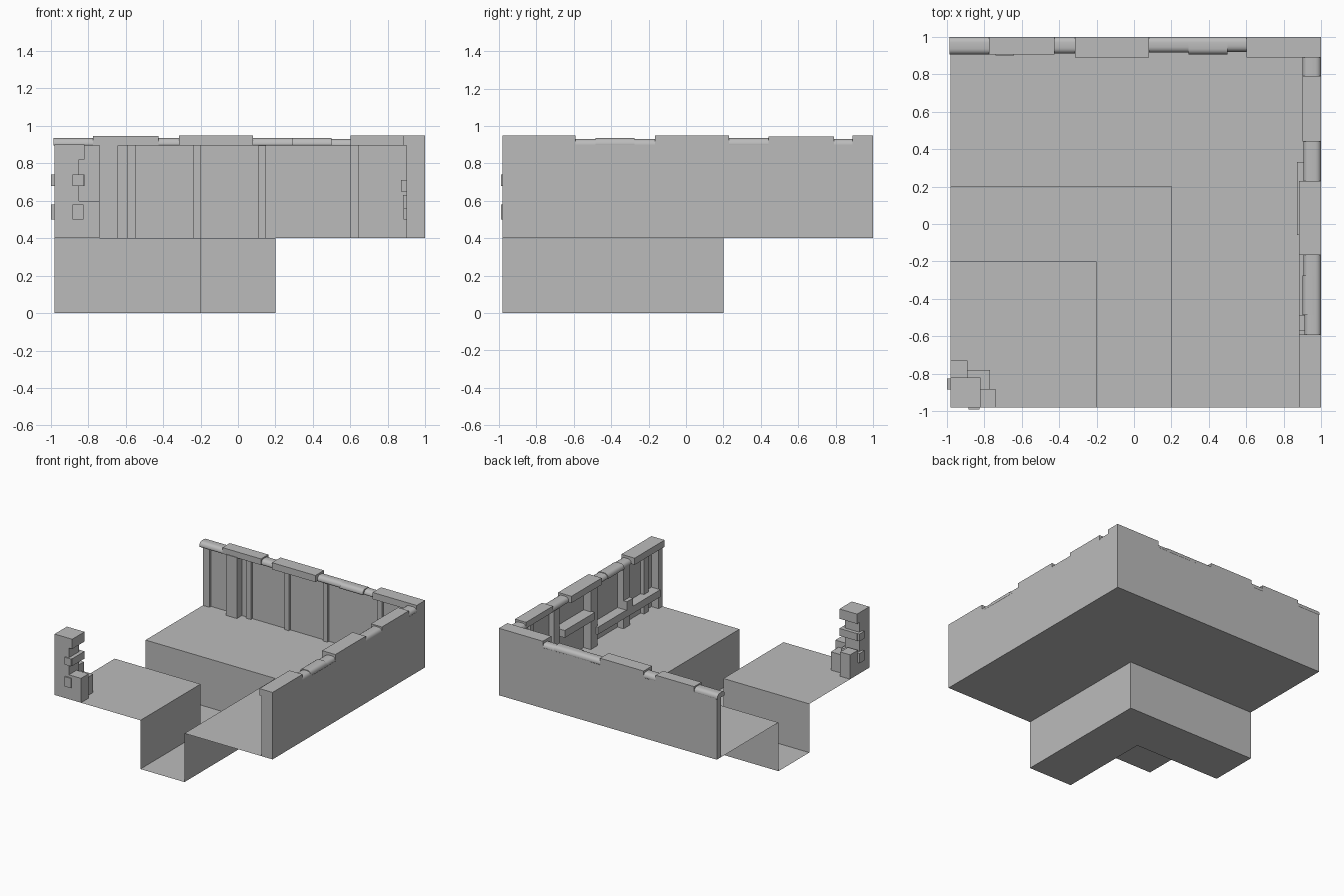
import bpy, bmesh

cube = bpy.data.objects.get("Cube")
if cube:
    bpy.data.objects.remove(cube, do_unlink=True)

stone = bpy.data.materials.new("grey_stone")
stone.use_nodes = True
GREY = (0.5, 0.5, 0.5, 1)
stone.diffuse_color = GREY
stone.node_tree.nodes["Principled BSDF"].inputs["Base Color"].default_value = GREY

LOW, HIGH = -0.98, 1.0     # tile limits
GROUND, RIM = 0.4, 0.9     # floor level and wall height under the coping
C = 0.2                    # half width of the channel


def finish(bm, name):
    mesh = bpy.data.meshes.new(name)
    bm.to_mesh(mesh)
    bm.free()
    mesh.materials.append(stone)
    obj = bpy.data.objects.new(name, mesh)
    bpy.context.collection.objects.link(obj)
    return obj


def sheet(name, outline, z):
    bm = bmesh.new()
    bm.faces.new([bm.verts.new((x, y, z)) for x, y in outline])
    return finish(bm, name)


def upright(name, path, z0, z1):
    bm = bmesh.new()
    rows = [[bm.verts.new((x, y, z)) for x, y in path] for z in (z0, z1)]
    for i in range(len(path) - 1):
        bm.faces.new((rows[0][i], rows[0][i + 1], rows[1][i + 1], rows[1][i]))
    return finish(bm, name)


def box(name, xs, ys, zs, round_axis=None):
    """Box from its limits; round_axis rounds the upper long edges along that axis."""
    bm = bmesh.new()
    bmesh.ops.create_cube(bm, size=1)
    for v in bm.verts:
        v.co = [r[0] if c < 0 else r[1] for c, r in zip(v.co, (xs, ys, zs))]
    if round_axis is not None:
        top = [e for e in bm.edges
               if min(v.co.z for v in e.verts) > zs[0] + 0.001
               and abs(e.verts[0].co[round_axis] - e.verts[1].co[round_axis]) > 0.001]
        bmesh.ops.bevel(bm, geom=top, offset=0.03, segments=4, profile=0.5, affect='EDGES')
        for f in bm.faces:
            f.smooth = abs(f.normal[round_axis]) < 0.5
    return finish(bm, name)


# Ground and sunken channel
outer = [(LOW, C), (C, C), (C, LOW)]
inner = [(LOW, -C), (-C, -C), (-C, LOW)]
sheet("main_floor", outer + [(HIGH, LOW), (HIGH, HIGH), (LOW, HIGH)], GROUND)
sheet("corner_floor", inner + [(LOW, LOW)], GROUND)
sheet("channel_bed", outer + inner[::-1], 0)
upright("channel_outer_side", outer, 0, GROUND)
upright("channel_inner_side", inner, 0, GROUND)

# Two walls meeting at the back corner
FACE = 0.965
box("back_wall", (LOW, HIGH), (FACE, HIGH), (GROUND, RIM))
box("side_wall", (FACE, HIGH), (LOW, FACE), (GROUND, RIM))

# Posts on the back wall: start, end, front
for a, b, front in [(LOW, -0.92, 0.945), (-0.74, -0.64, 0.9), (-0.59, -0.545, 0.945),
                    (-0.24, -0.2, 0.945), (0.11, 0.15, 0.945), (0.6, 0.645, 0.945)]:
    box("back_post", (a, b), (front, FACE), (GROUND, RIM))

# Posts and rails on the side wall
for a, b, front in [(LOW, -0.93, 0.9), (-0.85, -0.79, 0.935), (-0.57, -0.49, 0.91),
                    (-0.14, -0.05, 0.9), (0.33, 0.4, 0.92), (0.62, 0.67, 0.945)]:
    box("side_post", (front, FACE), (a, b), (GROUND, RIM))
box("upper_rail", (0.87, FACE), (-0.06, 0.33), (0.65, 0.71))
box("lower_rail", (0.885, FACE), (-0.93, -0.12), (0.5, 0.56))
box("rail_block", (0.88, FACE), (-0.57, -0.49), (0.56, 0.63))

# Coping stones: start, end, inner edge, top, rounded
back_coping = [(-0.985, -0.775, 0.905, 0.935, True), (-0.775, -0.425, 0.905, 0.945, False),
               (-0.425, -0.315, 0.91, 0.935, True), (-0.315, 0.08, 0.89, 0.95, False),
               (0.08, 0.29, 0.915, 0.935, True), (0.29, 0.5, 0.905, 0.935, True),
               (0.5, 0.6, 0.92, 0.93, True), (0.6, HIGH, 0.89, 0.95, False)]
side_coping = [(LOW, -0.59, 0.88, 0.95, False), (-0.59, -0.485, 0.91, 0.93, True),
               (-0.485, -0.275, 0.9, 0.935, True), (-0.275, -0.165, 0.905, 0.93, True),
               (-0.165, 0.23, 0.88, 0.95, False), (0.23, 0.44, 0.905, 0.935, True),
               (0.44, 0.79, 0.9, 0.945, False), (0.79, 0.89, 0.9, 0.93, True)]
for a, b, edge, top, soft in back_coping:
    box("back_coping", (a, b), (edge, HIGH), (RIM - 0.005, top), 0 if soft else None)
for a, b, edge, top, soft in side_coping:
    box("side_coping", (edge, HIGH), (a, b), (RIM - 0.005, top), 1 if soft else None)

# Broken pillar at the open corner
box("pillar_core", (LOW, -0.88), (LOW, -0.88), (GROUND, RIM))
for z0, z1, reach in [(0.4, 0.58, -0.83), (0.58, 0.68, -0.85), (0.68, 0.74, -0.82),
                      (0.74, 0.82, -0.85), (0.82, 0.9, -0.82)]:
    box("pillar_stone", (LOW, reach), (LOW, reach), (z0, z1))
for z0, z1 in [(0.5, 0.58), (0.68, 0.74)]:
    box("pillar_chip_front", (-0.885, -0.825), (-0.99, LOW), (z0, z1))
    box("pillar_chip_side", (-1.0, LOW), (-0.885, -0.825), (z0, z1))
box("pillar_foot_front", (-0.89, -0.74), (LOW, -0.88), (GROUND, 0.6))
box("pillar_foot_middle", (-0.89, -0.77), (-0.88, -0.78), (GROUND, 0.55))
box("pillar_foot_back", (LOW, -0.89), (-0.83, -0.73), (GROUND, 0.6))
